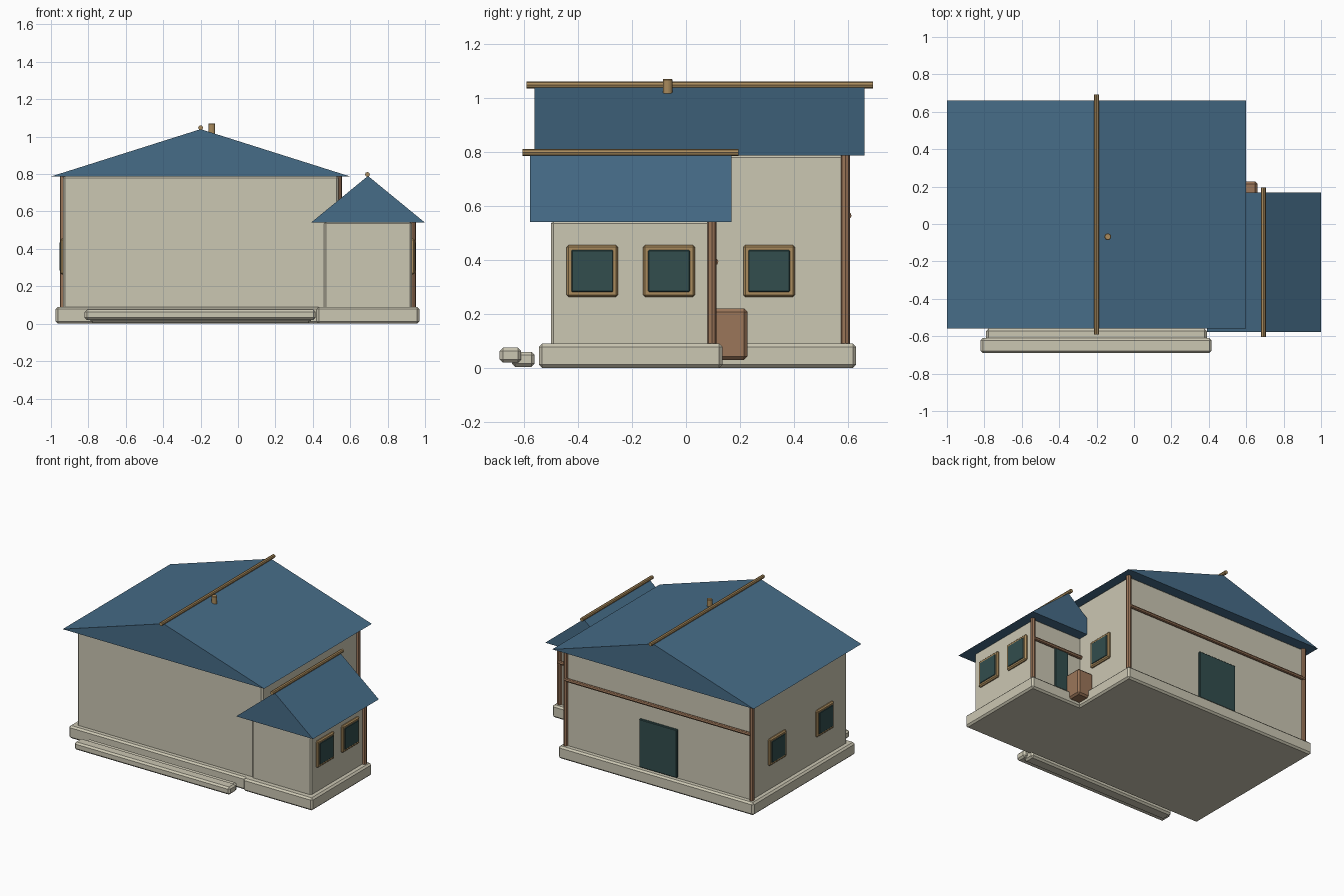
import bpy, bmesh
from mathutils import Vector

if "Cube" in bpy.data.objects:
    bpy.data.objects.remove(bpy.data.objects["Cube"])


def material(name, rgb):
    m = bpy.data.materials.new(name)
    m.use_nodes = True
    m.diffuse_color = (*rgb, 1)
    m.node_tree.nodes["Principled BSDF"].inputs["Base Color"].default_value = (*rgb, 1)
    return m


PLASTER = material("plaster", (0.60, 0.57, 0.45))
ROOF = material("blue_roof", (0.061, 0.15, 0.245))
GOLD = material("golden_wood", (0.40, 0.26, 0.11))
BROWN = material("brown_wood", (0.33, 0.18, 0.10))
GLASS = material("dark_teal", (0.032, 0.075, 0.075))


def finish(name, bm, mat, bevel=0):
    me = bpy.data.meshes.new(name)
    bmesh.ops.recalc_face_normals(bm, faces=bm.faces)
    bm.to_mesh(me)
    bm.free()
    ob = bpy.data.objects.new(name, me)
    bpy.context.collection.objects.link(ob)
    me.materials.append(mat)
    if bevel:
        mod = ob.modifiers.new("soft_edges", "BEVEL")
        mod.width, mod.segments = bevel, 1
    return ob


def box(name, mat, xs, ys, zs, bevel=0):
    bm = bmesh.new()
    bmesh.ops.create_cube(bm, size=1)
    for v in bm.verts:
        v.co = [(a + b) / 2 + c * (b - a) for c, (a, b) in zip(v.co, (xs, ys, zs))]
    return finish(name, bm, mat, bevel)


def pole(name, mat, start, end, radius, sides=8, bevel=0):
    a, b = Vector(start), Vector(end)
    bm = bmesh.new()
    bmesh.ops.create_cone(bm, cap_ends=True, segments=sides, radius1=radius,
                          radius2=radius, depth=(b - a).length)
    turn = (b - a).to_track_quat("Z", "Y")
    for v in bm.verts:
        v.co = turn @ v.co + (a + b) / 2
    return finish(name, bm, mat, bevel)


def gable_roof(name, xs, ys, zs):
    bm = bmesh.new()
    profile = [(xs[0], zs[0]), (xs[1], zs[0]), (sum(xs) / 2, zs[1])]
    face = bm.faces.new([bm.verts.new((x, ys[0], z)) for x, z in profile])
    grown = bmesh.ops.extrude_face_region(bm, geom=[face])
    verts = [g for g in grown["geom"] if isinstance(g, bmesh.types.BMVert)]
    bmesh.ops.translate(bm, verts=verts, vec=(0, ys[1] - ys[0], 0))
    return finish(name, bm, ROOF)


def window(name, wall_x, side, y, z=0.359):
    # A framed pane on a wall facing +x (side 1) or -x (side -1)
    for part, mat, half, depth, bevel in (("frame", GOLD, 0.096, 0.015, 0.008),
                                          ("glass", GLASS, 0.077, 0.019, 0.003)):
        xs = sorted((wall_x - side * 0.015, wall_x + side * depth))
        box(f"{name}_{part}", mat, xs, (y - half, y + half), (z - half, z + half), bevel)


# Foundations and walls
box("main_foundation", PLASTER, (-0.975, 0.575), (-0.53, 0.63), (0, 0.09), 0.012)
box("wing_foundation", PLASTER, (0.42, 0.97), (-0.545, 0.135), (0, 0.09), 0.012)
box("main_walls", PLASTER, (-0.935, 0.537), (-0.49, 0.59), (0.08, 0.79), 0.01)
box("wing_walls", PLASTER, (0.46, 0.93), (-0.5, 0.097), (0.08, 0.545), 0.01)

# Front steps
box("back_step", PLASTER, (-0.79, 0.39), (-0.645, -0.56), (0.004, 0.06), 0.012)
box("front_step", PLASTER, (-0.82, 0.415), (-0.69, -0.61), (0.02, 0.075), 0.012)

# Roofs with ridge poles and chimney
gable_roof("main_roof", (-1, 0.6), (-0.56, 0.66), (0.787, 1.04))
gable_roof("wing_roof", (0.39, 1), (-0.578, 0.168), (0.54, 0.79))
pole("main_ridge_pole", GOLD, (-0.2, -0.59, 1.048), (-0.2, 0.692, 1.048), 0.013)
pole("wing_ridge_pole", GOLD, (0.692, -0.605, 0.798), (0.692, 0.195, 0.798), 0.013)
pole("chimney", GOLD, (-0.14, -0.068, 1.0), (-0.14, -0.068, 1.07), 0.019, 8, 0.003)

# Corner posts and cross beams on the rear walls
for name, x, y, top in (("right_post", -0.936, 0.59, 0.787),
                        ("left_post", 0.54, 0.59, 0.787),
                        ("wing_post", 0.935, 0.096, 0.54)):
    pole(name, BROWN, (x, y, 0.09), (x, y, top), 0.017)
pole("main_rear_beam", BROWN, (-0.936, 0.6, 0.564), (0.54, 0.6, 0.564), 0.013)
pole("wing_rear_beam", BROWN, (0.535, 0.107, 0.393), (0.935, 0.107, 0.393), 0.013)

# Doors
box("main_door", GLASS, (-0.35, -0.05), (0.57, 0.605), (0.095, 0.44), 0.004)
box("wing_door", GLASS, (0.645, 0.755), (0.08, 0.11), (0.095, 0.4), 0.004)

# Windows
window("wing_front_window", 0.93, 1, -0.347)
window("wing_rear_window", 0.93, 1, -0.063)
window("main_left_window", 0.537, 1, 0.308)
window("right_rear_window", -0.935, -1, 0.308)
window("right_front_window", -0.935, -1, -0.23)

# Storage crate in the inner corner
box("crate", BROWN, (0.535, 0.66), (0.1, 0.227), (0.03, 0.22), 0.012)
